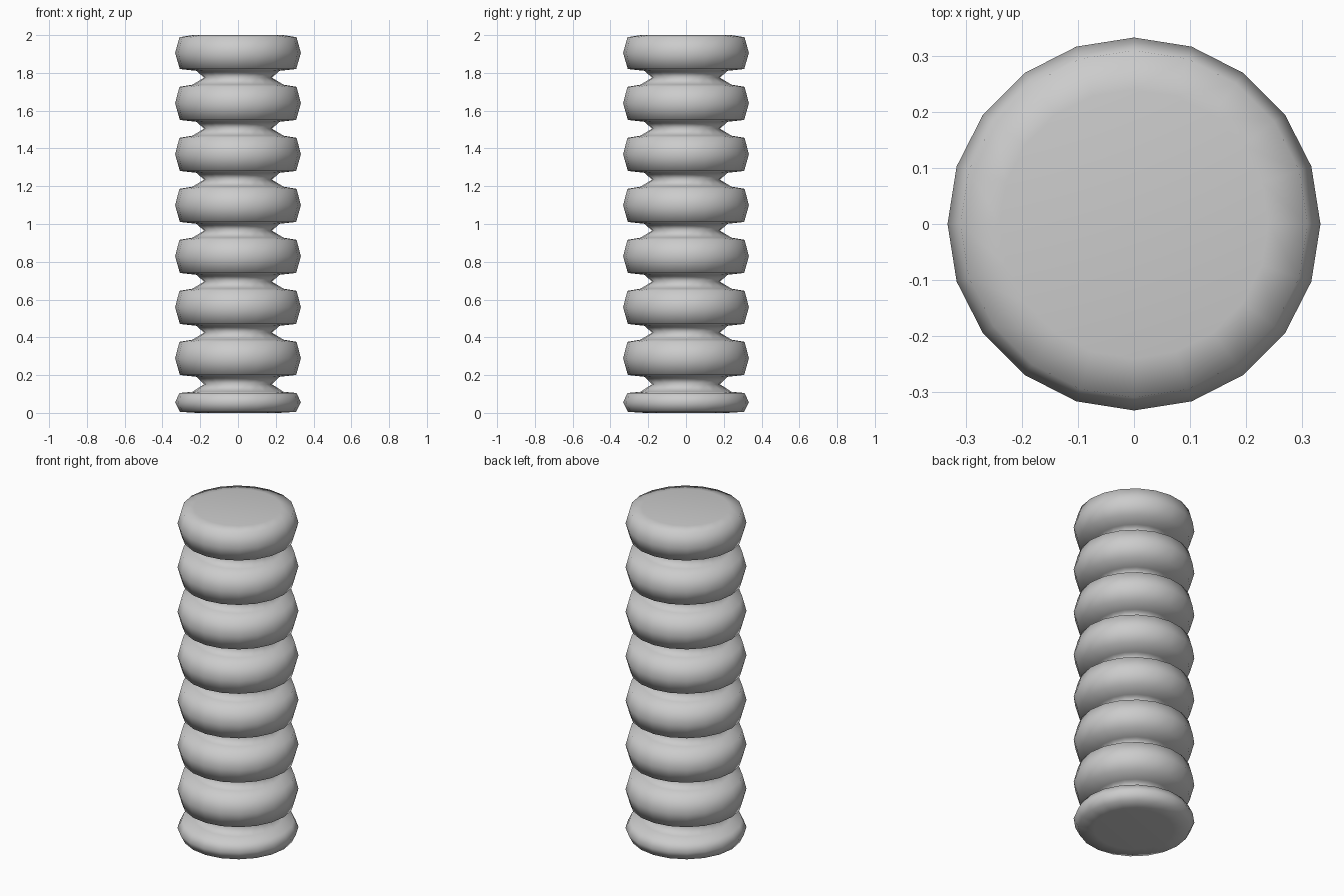
import bpy, bmesh, math

if "Cube" in bpy.data.objects:
    bpy.data.objects.remove(bpy.data.objects["Cube"])

SIDES = 20
STEP = 0.27

# Profile of one disc, from its underside to its top (radius, height factor 0..1)
DISC = [(0.22, 0.0), (0.308, 0.05), (0.333, 0.5), (0.310, 0.94), (0.24, 1.0)]


def disc(z0, z1):
    return [(r, z0 + (z1 - z0) * t) for r, t in DISC]


# Flattened foot, then evenly spaced discs joined by narrow necks
profile = disc(0.0, 0.112)
for i in range(7):
    z0 = 0.191 + i * STEP
    z1 = 2.0 if i == 6 else z0 + 0.197
    z_prev = profile[-1][1]
    profile.append((0.18, (z_prev + z0) / 2))
    profile += disc(z0, z1)

# Lathe the profile into a closed column
bm = bmesh.new()
rings = []
for r, z in profile:
    rings.append([bm.verts.new((r * math.cos(2 * math.pi * k / SIDES),
                                r * math.sin(2 * math.pi * k / SIDES), z))
                  for k in range(SIDES)])
for a, b in zip(rings, rings[1:]):
    for k in range(SIDES):
        n = (k + 1) % SIDES
        bm.faces.new((a[k], a[n], b[n], b[k]))
bm.faces.new(rings[0][::-1])
bm.faces.new(rings[-1])
for f in bm.faces:
    f.smooth = True

mesh = bpy.data.meshes.new("ribbed_column")
bm.to_mesh(mesh)
bm.free()
bpy.context.collection.objects.link(bpy.data.objects.new("ribbed_column", mesh))
